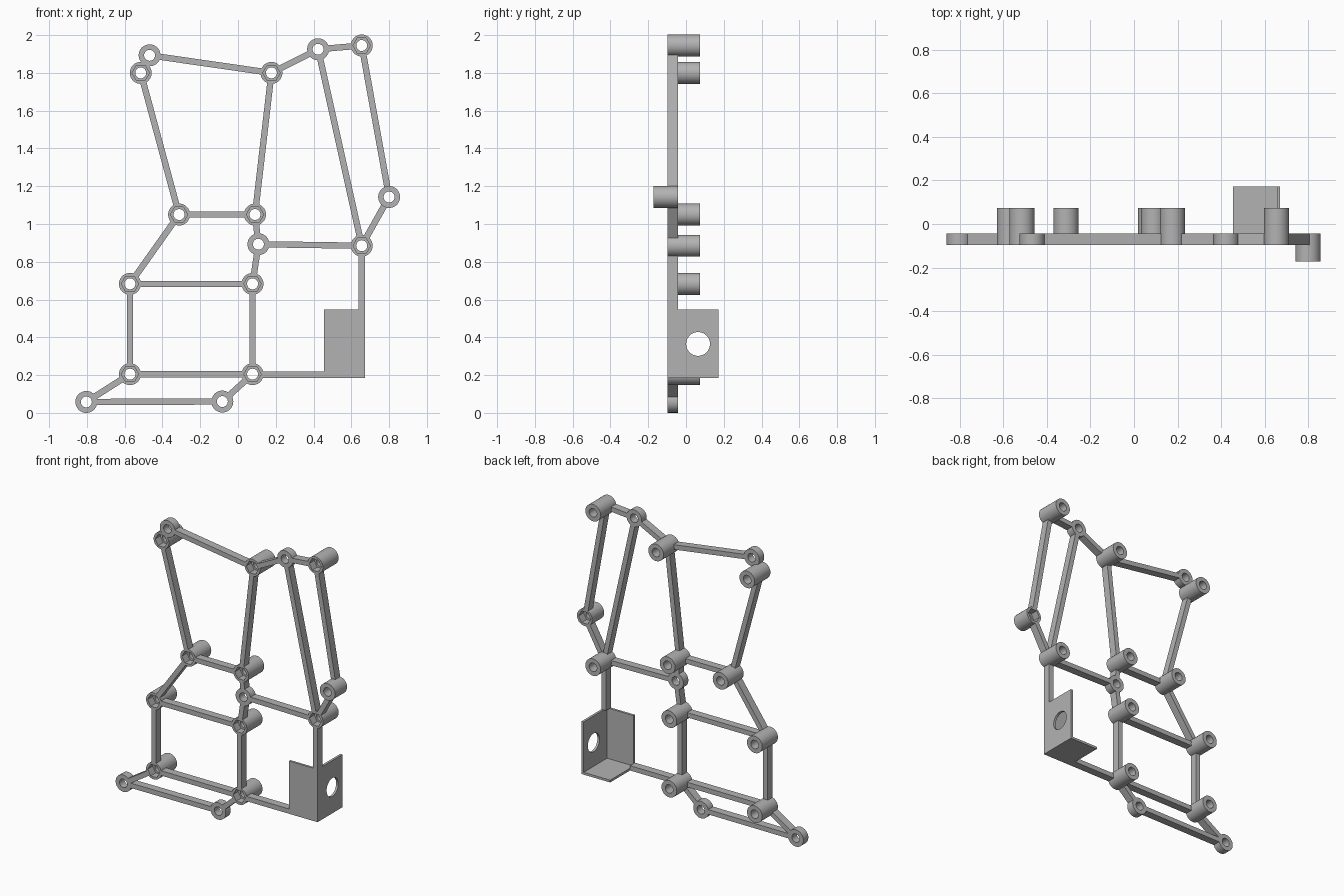
import bpy, bmesh, math
from mathutils import Vector, Matrix

cube = bpy.data.objects.get("Cube")
if cube:
    bpy.data.objects.remove(cube, do_unlink=True)

grey = bpy.data.materials.new("plain_grey")
grey.use_nodes = True
COLOUR = (0.45, 0.45, 0.45, 1)
grey.diffuse_color = COLOUR
grey.node_tree.nodes["Principled BSDF"].inputs["Base Color"].default_value = COLOUR

FRONT, BACK = -0.097, -0.043      # depth of the flat frame
POST_BACK, POST_FRONT = 0.073, -0.1725
OUTER, HOLE, NUT = 0.058, 0.029, 0.046
BAR = 0.033
SEG = 36


def finish(name, bm, smooth=False):
    bmesh.ops.recalc_face_normals(bm, faces=bm.faces)
    mesh = bpy.data.meshes.new(name)
    bm.to_mesh(mesh)
    bm.free()
    mesh.materials.append(grey)
    obj = bpy.data.objects.new(name, mesh)
    bpy.context.collection.objects.link(obj)
    if smooth:
        bpy.ops.object.select_all(action='DESELECT')
        obj.select_set(True)
        bpy.context.view_layer.objects.active = obj
        bpy.ops.object.shade_smooth_by_angle(angle=math.radians(30))
    return obj


def box(name, lo, hi):
    bm = bmesh.new()
    lo, hi = Vector(lo), Vector(hi)
    size = Matrix.Diagonal((*(hi - lo), 1))
    bmesh.ops.create_cube(bm, size=1, matrix=Matrix.Translation((lo + hi) / 2) @ size)
    return finish(name, bm)


def hexagon(a):
    # radius of a hexagon with corners to left and right
    sector = math.pi / 3
    return NUT * math.cos(sector / 2) / math.cos(a % sector - sector / 2)


def boss(name, x, z, y_nut, y_end, pocket):
    """Round sleeve with a through hole, optionally with a nut pocket at y_nut."""
    bm = bmesh.new()
    round_out, round_in = (lambda a: OUTER), (lambda a: HOLE)
    rings = [(round_out, y_nut), (round_out, y_end), (round_in, y_end)]
    if pocket:
        floor = y_nut + math.copysign(BACK - FRONT, y_end - y_nut)
        rings += [(round_in, floor), (hexagon, floor), (hexagon, y_nut)]
    else:
        rings.append((round_in, y_nut))
    loops = []
    for radius, y in rings:
        angles = [math.tau * i / SEG for i in range(SEG)]
        loops.append([bm.verts.new((x + radius(a) * math.cos(a), y,
                                    z + radius(a) * math.sin(a))) for a in angles])
    for a, b in zip(loops, loops[1:] + loops[:1]):
        for i in range(SEG):
            j = (i + 1) % SEG
            bm.faces.new((a[i], a[j], b[j], b[i]))
    finish(name, bm, True)


def bar(name, p, q):
    """Straight strut between two sleeves, stopping inside their walls."""
    p, q = Vector((p[0], 0, p[1])), Vector((q[0], 0, q[1]))
    d = (q - p).normalized()
    length = (q - p).length - 2 * (NUT + 0.003)
    bm = bmesh.new()
    frame = Matrix((d, Vector((0, 1, 0)), d.cross(Vector((0, 1, 0))))).transposed().to_4x4()
    place = Matrix.Translation((p + q) / 2 + Vector((0, (FRONT + BACK) / 2, 0)))
    size = Matrix.Diagonal((length, BACK - FRONT, BAR, 1))
    bmesh.ops.create_cube(bm, size=1, matrix=place @ frame @ size)
    finish(name, bm)


# Sleeve positions (x, z)
tall = {"B": (-0.515, 1.80), "C": (0.177, 1.80), "E": (0.655, 1.945),
        "G": (-0.312, 1.05), "H": (0.09, 1.05), "J": (0.655, 0.885),
        "K": (-0.572, 0.683), "L": (0.077, 0.683),
        "M": (-0.572, 0.205), "N": (0.077, 0.205)}
short = {"A": (-0.468, 1.893), "D": (0.424, 1.925), "I": (0.108, 0.893),
         "O": (-0.803, 0.058), "P": (-0.083, 0.06)}
forward = {"F": (0.80, 1.143)}
nodes = {**tall, **short, **forward}

for x, z in tall.values():
    boss("rear_post", x, z, FRONT, POST_BACK, True)
for x, z in short.values():
    boss("mounting_ring", x, z, FRONT, BACK, False)
for x, z in forward.values():
    boss("forward_post", x, z, BACK, POST_FRONT, True)

# Struts
for pair in ("AC BG CH CD DE DJ EF FJ GH GK HI IL IJ KL KM LN MN MO OP PN").split():
    bar("strut", nodes[pair[0]], nodes[pair[1]])

# Corner bracket: front, side and bottom plates
X0, X1, Z0, Z1, YB, T = 0.455, 0.672, 0.186, 0.548, 0.1725, 0.016
box("bracket_front_plate", (X0, FRONT, Z0), (X1, FRONT + T, Z1))
box("bracket_bottom_plate", (X0, FRONT, Z0), (X1, YB, Z0 + T))
side = box("bracket_side_plate", (X1 - T, FRONT, Z0), (X1, YB, Z1))

# Round opening in the side plate
bm = bmesh.new()
bmesh.ops.create_cone(bm, cap_ends=True, segments=48, radius1=0.063, radius2=0.063, depth=0.2,
                      matrix=Matrix.Translation((X1, 0.064, 0.365)) @ Matrix.Rotation(math.pi / 2, 4, 'Y'))
cutter = finish("opening_cutter", bm)
cutter.hide_render = True
cutter.hide_viewport = True
cut = side.modifiers.new("opening", 'BOOLEAN')
cut.operation = 'DIFFERENCE'
cut.solver = 'EXACT'
cut.object = cutter

# Struts joining the bracket to the frame
box("bracket_upright", (X1 - 0.035, FRONT, Z1), (X1, BACK, tall["J"][1] - NUT))
box("bracket_rail", (tall["N"][0] + NUT, FRONT, Z0), (X0, BACK, Z0 + BAR))
